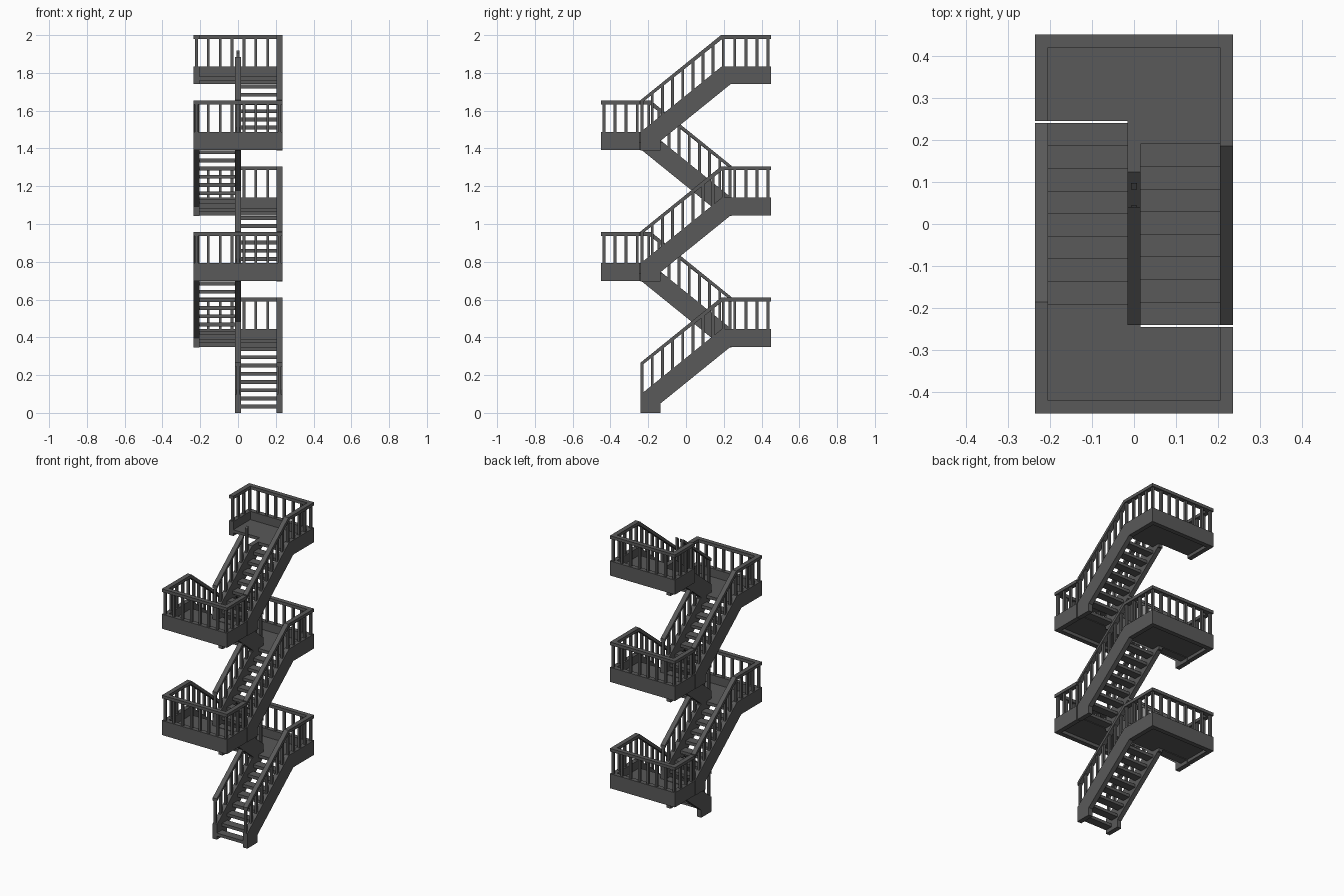
import bpy, bmesh
from mathutils import Matrix

if "Cube" in bpy.data.objects:
    bpy.data.objects.remove(bpy.data.objects["Cube"])

RISE = 0.3475          # height of one storey
RUN = 0.05375          # depth of one tread
STEP = RISE / 8
SLOPE = STEP / RUN
FLOOR = 9 * STEP
RAIL = 0.61            # top of landing rail
TOP = 0.445            # top of landing fascia
XO, W = 0.22, 0.03     # outer stringer centre and thickness

mat = bpy.data.materials.new("dark_grey_metal")
mat.diffuse_color = (0.1, 0.1, 0.1, 1)
mat.use_nodes = True
mat.node_tree.nodes["Principled BSDF"].inputs["Base Color"].default_value = mat.diffuse_color


def box(bm, x0, x1, y0, y1, z0, z1):
    m = Matrix.Translation(((x0 + x1) / 2, (y0 + y1) / 2, (z0 + z1) / 2))
    bmesh.ops.create_cube(bm, size=1, matrix=m @ Matrix.Diagonal((x1 - x0, y1 - y0, z1 - z0, 1)))


def prism(bm, profile, x, w=W):
    """Extrude a (y, z) profile along x, centred at x."""
    face = bm.faces.new([bm.verts.new((x - w / 2, y, z)) for y, z in profile])
    out = bmesh.ops.extrude_face_region(bm, geom=[face])
    vs = [v for v in out["geom"] if isinstance(v, bmesh.types.BMVert)]
    bmesh.ops.translate(bm, verts=vs, vec=(w, 0, 0))


def stringer_top(y):
    return min(TOP, TOP - (0.19 - y) * SLOPE)


def rail_top(y):
    return min(RAIL, RAIL - (0.185 - y) * SLOPE)


def post(bm, x, y):
    """Baluster with its top cut to the rail slope."""
    a, b, t = y - 0.0075, y + 0.0075, 0.012
    prism(bm, [(a, stringer_top(a) - 0.01), (b, stringer_top(b) - 0.01),
               (b, rail_top(b) - t), (a, rail_top(a) - t)], x, 0.015)


def stringers(bm):
    # outer stringer runs on as the landing fascia
    prism(bm, [(-0.24, 0), (-0.135, 0), (-0.135, 0.05), (0.236, 0.35), (0.45, 0.35),
               (0.45, TOP), (0.19, TOP), (-0.24, stringer_top(-0.24))], XO)
    # inner stringer stops flush with the landing floor
    prism(bm, [(-0.24, 0), (-0.135, 0), (-0.135, 0.05), (0.236, 0.35), (0.245, 0.35),
               (0.245, FLOOR), (0.19 - (TOP - FLOOR) / SLOPE, FLOOR),
               (-0.24, stringer_top(-0.24))], 0)


def treads(bm):
    for k in range(8):
        y = -0.24 + k * RUN
        z = (k + 1) * STEP
        box(bm, 0.01, 0.21, y, y + RUN, z - 0.02, z)


def landing(bm):
    box(bm, -0.015, 0.21, 0.19, 0.43, FLOOR - 0.02, FLOOR)
    box(bm, -0.21, -0.015, 0.245, 0.43, FLOOR - 0.02, FLOOR)
    box(bm, -0.205, 0.205, 0.42, 0.45, 0.35, TOP)      # back fascia
    box(bm, -0.235, -0.205, 0.245, 0.45, 0.35, TOP)    # side fascia


def handrails(bm):
    t = 0.02
    s, e = -0.24, 0.04
    prism(bm, [(s, rail_top(s) - t), (0.193, RAIL - t), (0.45, RAIL - t),
               (0.45, RAIL), (0.185, RAIL), (s, rail_top(s))], XO)
    prism(bm, [(s, rail_top(s) - t), (e, rail_top(e) - t), (e, rail_top(e)), (s, rail_top(s))], 0)
    box(bm, -0.205, 0.205, 0.42, 0.45, RAIL - t, RAIL)
    box(bm, -0.235, -0.205, 0.245, 0.45, RAIL - t, RAIL)


def balusters(bm):
    for k in range(9):
        y = -0.2325 + k * RUN
        post(bm, XO, y)
        if k < 7:
            post(bm, 0, y)
    for k in range(4):                                  # landing sides
        y = 0.435 - k * 0.059
        post(bm, -XO, y)
        post(bm, XO, y)
    for k in range(1, 7):                               # landing back
        post(bm, -XO + k * 2 * XO / 7, 0.435)


# Five identical storeys, each turned half a circle from the one below
PARTS = {"stringers": stringers, "treads": treads, "landing": landing,
         "handrails": handrails, "balusters": balusters}
for name, build in PARTS.items():
    bm = bmesh.new()
    build(bm)
    bmesh.ops.recalc_face_normals(bm, faces=bm.faces)
    me = bpy.data.meshes.new(name)
    bm.to_mesh(me)
    bm.free()
    me.materials.append(mat)
    for i in range(5):
        ob = bpy.data.objects.new(f"{name}_{i + 1}", me)
        bpy.context.collection.objects.link(ob)
        ob.location.z = i * RISE
        ob.rotation_euler.z = (i % 2) * 3.14159265
